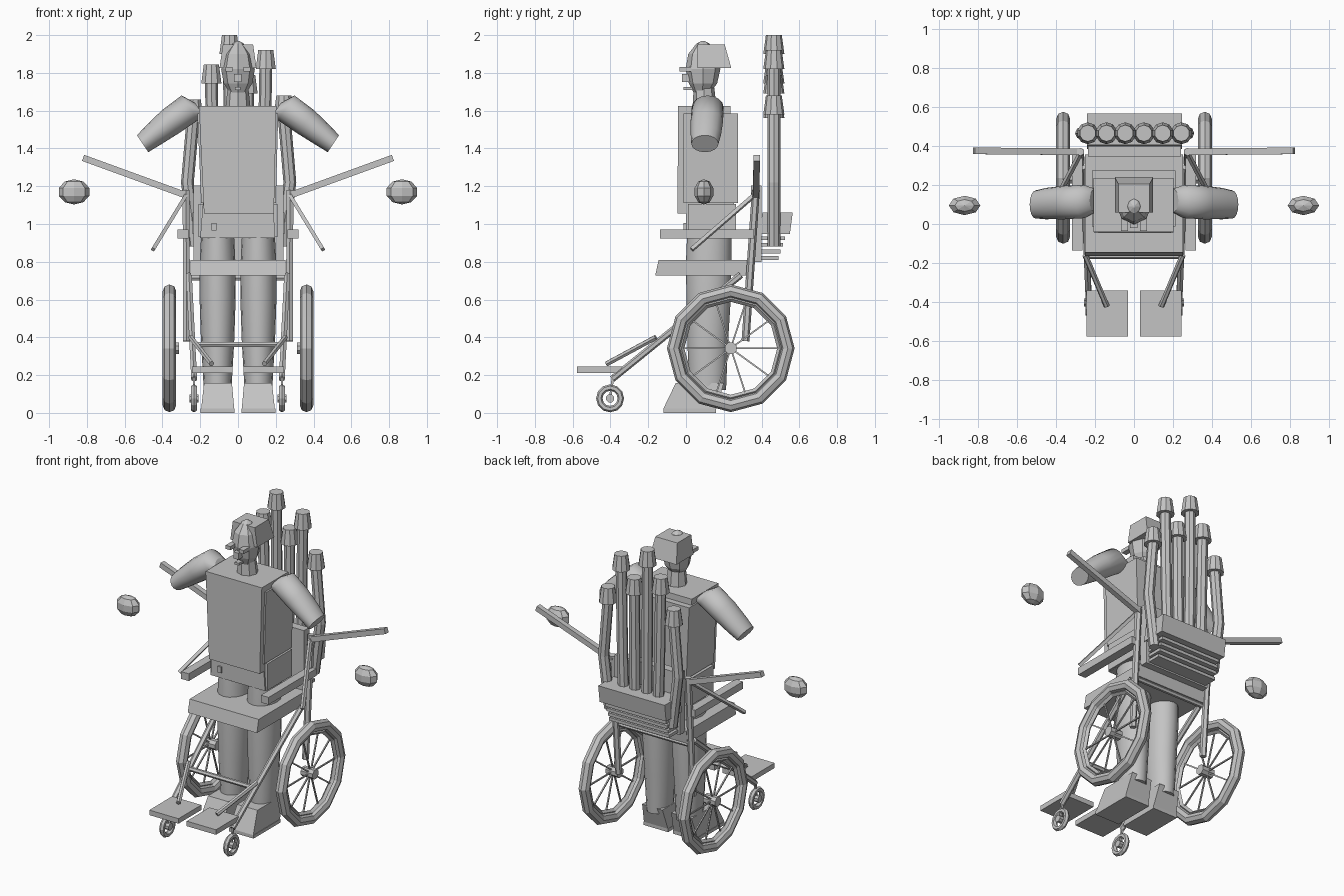
import bpy, bmesh
from math import pi, sin, cos
from mathutils import Vector

old = bpy.data.objects.get("Cube")
if old:
    bpy.data.objects.remove(old, do_unlink=True)

grey = bpy.data.materials.new("plain grey")
grey.use_nodes = True
grey.diffuse_color = (0.55, 0.55, 0.55, 1)
grey.node_tree.nodes["Principled BSDF"].inputs["Base Color"].default_value = grey.diffuse_color

X, Y, Z = Vector((1, 0, 0)), Vector((0, 1, 0)), Vector((0, 0, 1))


def make_object(name, bm, smooth=False):
    bmesh.ops.recalc_face_normals(bm, faces=bm.faces)
    mesh = bpy.data.meshes.new(name)
    for face in bm.faces:
        face.smooth = smooth and len(face.verts) == 4
    bm.to_mesh(mesh)
    bm.free()
    mesh.materials.append(grey)
    obj = bpy.data.objects.new(name, mesh)
    bpy.context.collection.objects.link(obj)
    return obj


def loft(name, rings, sides, smooth=False, turn=0.0):
    """Skin a list of rings: (centre, first axis vector, second axis vector)."""
    bm = bmesh.new()
    loops = []
    for centre, u, v in rings:
        angles = [turn + 2 * pi * i / sides for i in range(sides)]
        loops.append([bm.verts.new(Vector(centre) + u * cos(a) + v * sin(a)) for a in angles])
    for low, high in zip(loops, loops[1:]):
        for i in range(sides):
            j = (i + 1) % sides
            bm.faces.new((low[i], low[j], high[j], high[i]))
    bm.faces.new(loops[0])
    bm.faces.new(loops[-1])
    return make_object(name, bm, smooth)


def rod(name, start, end, radius, sides=6, end_radius=None):
    start, end = Vector(start), Vector(end)
    way = (end - start).normalized()
    u = way.cross(Y if abs(way.y) < 0.9 else X).normalized()
    v = way.cross(u)
    tip = end_radius or radius
    return loft(name, [(start, u * radius, v * radius), (end, u * tip, v * tip)], sides, turn=pi / sides)


def box(name, xs, ys, zs, top_xs=None, top_ys=None):
    """Box between limits; the top may have its own limits for slanted sides."""
    bm = bmesh.new()
    rows = []
    for (a, b), (c, d), z in ((xs, ys, zs[0]), (top_xs or xs, top_ys or ys, zs[1])):
        rows.append([bm.verts.new((x, y, z)) for x, y in ((a, c), (b, c), (b, d), (a, d))])
    low, high = rows
    bm.faces.new(low)
    bm.faces.new(high)
    for i in range(4):
        j = (i + 1) % 4
        bm.faces.new((low[i], low[j], high[j], high[i]))
    return make_object(name, bm)


def side_box(name, side, inner, outer, ys, zs, **top):
    return box(name, sorted((side * inner, side * outer)), ys, zs, **top)


def ring(name, centre, major, minor, sides, minor_sides=8):
    """Faceted torus whose axle runs along x."""
    bpy.ops.mesh.primitive_torus_add(location=centre, rotation=(0, pi / 2, 0), major_radius=major,
                                     minor_radius=minor, major_segments=sides, minor_segments=minor_sides)
    obj = bpy.context.object
    obj.name = name
    for face in obj.data.polygons:
        face.use_smooth = False
    obj.data.materials.append(grey)


def upright(x, y, z, rx, ry):
    return ((x, y, z), X * rx, Y * ry)


for side, word in ((-1, "right_"), (1, "left_")):
    # Main wheels
    hub = Vector((side * 0.363, 0.237, 0.342))
    ring(word + "tyre", hub, 0.302, 0.036, 12)
    ring(word + "rim", hub, 0.262, 0.016, 12, 4)
    rod(word + "hub", hub - X * side * 0.05, hub + X * side * 0.037, 0.033, 8)
    for i in range(10):
        a = 2 * pi * i / 10
        rod(word + "spoke", hub, hub + (Y * cos(a) + Z * sin(a)) * 0.262, 0.006, 4)

    # Casters
    caster = Vector((side * 0.233, -0.402, 0.077))
    ring(word + "caster_tyre", caster, 0.057, 0.017, 12, 6)
    rod(word + "caster_hub", caster - X * 0.024, caster + X * 0.024, 0.023, 8)
    rod(word + "caster_fork", caster, (side * 0.233, -0.385, 0.2), 0.009, 4)

    # Chair frame
    rod(word + "back_post", (side * 0.272, 0.315, 0.38), (side * 0.275, 0.37, 1.18), 0.021)
    rod(word + "diagonal_frame", (side * 0.26, 0.29, 0.73), (side * 0.232, -0.39, 0.18), 0.018)
    rod(word + "footrest_hanger", (side * 0.25, -0.16, 0.4), (side * 0.14, -0.42, 0.26), 0.015)
    side_box(word + "footplate", side, 0.03, 0.243, (-0.577, -0.34), (0.212, 0.245))
    side_box(word + "armrest", side, 0.263, 0.319, (-0.137, 0.36), (0.922, 0.97))
    rod(word + "long_handle", (side * 0.27, 0.37, 1.15), (side * 0.82, 0.375, 1.35), 0.024, 4)
    rod(word + "arm_strut", (side * 0.27, 0.37, 1.16), (side * 0.45, 0.03, 0.865), 0.014, 4)

    # Boots and legs
    side_box(word + "boot", side, 0.018, 0.198, (-0.12, 0.16), (0, 0.022))
    side_box(word + "boot_upper", side, 0.02, 0.195, (-0.12, 0.16), (0.022, 0.157),
             top_xs=sorted((side * 0.032, side * 0.18)), top_ys=(-0.055, 0.2))
    x = side * 0.108
    loft(word + "leg", [upright(x, 0.115, 0.12, 0.073, 0.097), upright(x, 0.115, 0.38, 0.088, 0.108),
                        upright(x, 0.12, 0.62, 0.096, 0.118), upright(x, 0.12, 0.8, 0.094, 0.12),
                        upright(x, 0.125, 0.97, 0.086, 0.118)], 16, True)

    # Sleeve, swept outward and down
    across = Vector((side * 0.55, 0, 0.83))
    loft(word + "sleeve", [((side * 0.2, 0.12, 1.6), across * 0.05, Y * 0.06),
                           ((side * 0.255, 0.115, 1.615), across * 0.079, Y * 0.085),
                           ((side * 0.36, 0.11, 1.54), across * 0.076, Y * 0.086),
                           ((side * 0.45, 0.105, 1.47), across * 0.064, Y * 0.08),
                           ((side * 0.505, 0.1, 1.425), across * 0.054, Y * 0.072)], 16, True)

    # Detached hand, a coarse ellipsoid
    bm = bmesh.new()
    bmesh.ops.create_uvsphere(bm, u_segments=8, v_segments=5, radius=1)
    for v in bm.verts:
        v.co = Vector((side * 0.868 + v.co.x * 0.085, 0.095 + v.co.y * 0.052, 1.17 + v.co.z * 0.067))
    make_object(word + "hand", bm)

    # Eyes and hip pockets
    side_box(word + "eye", side, 0.03, 0.066, (-0.035, 0.03), (1.808, 1.832))
    side_box(word + "hip_pocket", side, 0.13, 0.208, (0.01, 0.265), (0.93, 1.105))

# Seat, backrest and cross bars
box("seat", (-0.252, 0.252), (-0.163, 0.345), (0.727, 0.81), top_ys=(-0.145, 0.355))
box("backrest", (-0.235, 0.24), (0.345, 0.4), (0.8, 1.205))
for y, z in ((-0.165, 0.362), (0.33, 0.715)):
    rod("cross_bar", (-0.25, y, z), (0.25, y, z), 0.015)

# Rear carrier with slats below it
box("rear_carrier", (-0.24, 0.245), (0.385, 0.55), (0.948, 1.06), top_ys=(0.405, 0.565))
for i in range(4):
    z = 0.925 - 0.035 * i
    box("carrier_slat", (-0.22, 0.22), (0.38, 0.525 - 0.012 * i), (z - 0.01, z + 0.01))

# Six capped pipes standing in the carrier
for i, top in enumerate((1.66, 1.845, 2.0, 1.79, 1.92, 1.68)):
    x = -0.237 + 0.096 * i
    outer = i in (0, 5)
    bend = x * 1.13 if outer else x * 0.93
    foot = x * 0.95 if outer else x * 0.85
    r = 0.034
    loft("pipe", [upright(foot, 0.465, 0.88, r, r), upright(bend, 0.465, 1.22, r, r),
                  upright(x, 0.465, top - 0.09, r, r)], 8)
    rod("pipe_cap", (x, 0.465, top - 0.1), (x, 0.465, top), 0.056, 10, 0.042)

# Torso and hips
box("jacket_front", (-0.18, 0.19), (-0.045, 0.25), (1.055, 1.625),
    top_xs=(-0.207, 0.203), top_ys=(-0.042, 0.235))
box("jacket_back", (-0.195, 0.2), (-0.012, 0.275), (1.11, 1.585), top_xs=(-0.215, 0.213))
box("hips", (-0.2, 0.197), (0.0, 0.255), (0.927, 1.12), top_xs=(-0.185, 0.185))
box("belt_pouch", (-0.14, -0.115), (-0.012, 0.0), (0.965, 1.005))

# Neck, head, face and hair block
loft("neck", [upright(0, 0.1, 1.58, 0.07, 0.066), upright(0, 0.095, 1.72, 0.055, 0.055)], 8)
loft("head", [upright(0, 0.085, 1.695, 0.045, 0.045), upright(0, 0.09, 1.745, 0.076, 0.075),
              upright(0, 0.09, 1.82, 0.089, 0.092), upright(0, 0.09, 1.9, 0.072, 0.078),
              upright(0, 0.09, 1.955, 0.03, 0.035), upright(0, 0.09, 1.97, 0.006, 0.006)], 8)
box("nose", (-0.02, 0.018), (-0.02, 0.03), (1.752, 1.795))
box("mouth", (-0.016, 0.014), (-0.012, 0.04), (1.71, 1.725))
box("hair_block", (-0.098, 0.098), (0.06, 0.24), (1.825, 1.95), top_xs=(-0.08, 0.08), top_ys=(0.06, 0.205))
